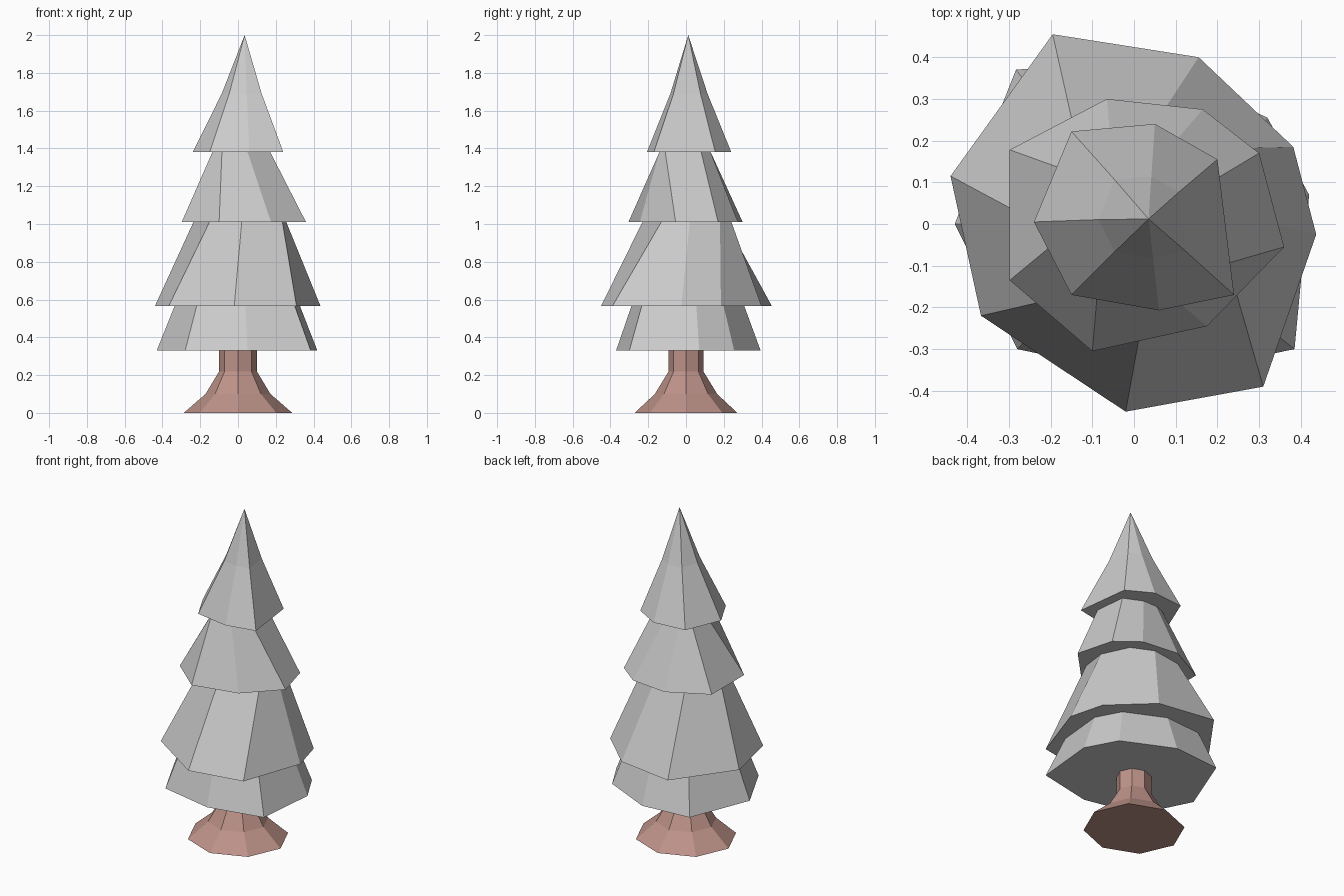
import bpy, bmesh, math

if "Cube" in bpy.data.objects:
    bpy.data.objects.remove(bpy.data.objects["Cube"])


def loft(name, rings, apex=None):
    """Flat-shaded solid skinned through equal-length rings, capped or pointed on top."""
    bm = bmesh.new()
    loops = [[bm.verts.new(p) for p in ring] for ring in rings]
    n = len(loops[0])
    for a, b in zip(loops, loops[1:]):
        for i in range(n):
            j = (i + 1) % n
            bm.faces.new((a[i], a[j], b[j], b[i]))
    bm.faces.new(loops[0][::-1])
    if apex:
        tip = bm.verts.new(apex)
        for i in range(n):
            bm.faces.new((loops[-1][i], loops[-1][(i + 1) % n], tip))
    else:
        bm.faces.new(loops[-1])
    bmesh.ops.recalc_face_normals(bm, faces=bm.faces)
    mesh = bpy.data.meshes.new(name)
    bm.to_mesh(mesh)
    bm.free()
    obj = bpy.data.objects.new(name, mesh)
    bpy.context.collection.objects.link(obj)
    return obj


def at(points, z):
    return [(x, y, z) for x, y in points]


def scaled(points, s, cx=0, cy=0):
    return [(cx + (x - cx) * s, cy + (y - cy) * s) for x, y in points]


# Trunk: eight-sided with flared roots
trunk_profile = [(0.287, 0.272, 0), (0.172, 0.165, 0.1),
                 (0.1, 0.092, 0.22), (0.1, 0.092, 0.36)]
trunk = loft("trunk", [[(rx * math.cos(k * math.pi / 4), ry * math.sin(k * math.pi / 4), z)
                        for k in range(8)] for rx, ry, z in trunk_profile])
bark = bpy.data.materials.new("bark")
bark.diffuse_color = (0.51, 0.29, 0.25, 1)
bark.use_nodes = True
bark.node_tree.nodes["Principled BSDF"].inputs["Base Color"].default_value = bark.diffuse_color
trunk.data.materials.append(bark)

# Lowest branch tier
low = [(0.42, 0.07), (0.32, 0.255), (0.02, 0.395), (-0.283, 0.37),
       (-0.43, 0), (-0.28, -0.30), (0.05, -0.37), (0.385, -0.30)]
loft("branches_bottom", [at(low, 0.33), at(scaled(low, 0.78), 0.567)])

# Widest branch tier
wide = [(0.437, -0.025), (0.382, 0.185), (0.155, 0.40), (-0.195, 0.455),
        (-0.44, 0.115), (-0.367, -0.22), (-0.02, -0.45), (0.31, -0.39)]
wide_top = [(0.255, 0.02), (0.18, 0.18), (0.05, 0.24), (-0.14, 0.21),
            (-0.235, 0.005), (-0.15, -0.17), (0.02, -0.23), (0.235, -0.13)]
loft("branches_lower", [at(wide, 0.565), at(wide_top, 1.012)])

# Upper branch tier
upper = [(0.36, -0.055), (0.30, 0.17), (0.165, 0.275), (-0.065, 0.30),
         (-0.298, 0.178), (-0.298, -0.135), (-0.10, -0.305), (0.175, -0.245)]
upper_top = [(0.17, -0.11), (0.15, 0.08), (0.04, 0.13), (-0.05, 0.13),
             (-0.11, 0.11), (-0.135, 0), (-0.085, -0.13), (0.05, -0.14)]
loft("branches_upper", [at(upper, 1.01), at(upper_top, 1.382)])

# Pointed top with a slightly concave slope
top = [(0.24, -0.17), (0.2, 0.155), (0.05, 0.24), (-0.15, 0.222),
       (-0.24, 0.005), (-0.15, -0.17), (0.06, -0.207)]
loft("branches_top", [at(top, 1.38), at(scaled(top, 0.44, 0.035, 0.015), 1.69)],
     apex=(0.035, 0.012, 2.0))
